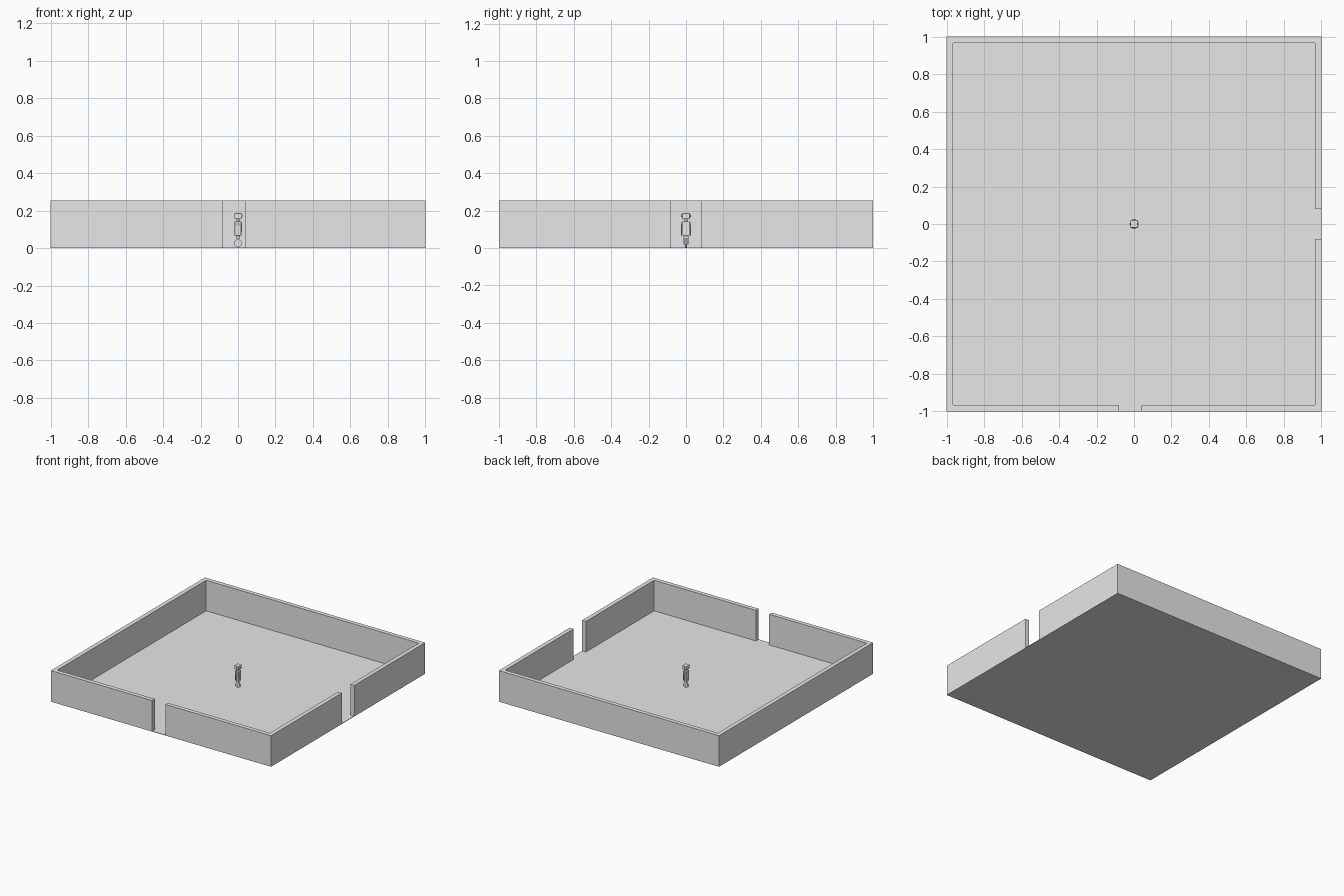
import bpy, math

if "Cube" in bpy.data.objects:
    bpy.data.objects.remove(bpy.data.objects["Cube"])

grey = bpy.data.materials.new("plain_grey")
grey.diffuse_color = (0.8, 0.8, 0.8, 1)
grey.use_nodes = True
grey.node_tree.nodes["Principled BSDF"].inputs["Base Color"].default_value = grey.diffuse_color


def finish(name):
    ob = bpy.context.object
    ob.name = name
    ob.data.materials.append(grey)
    return ob


def box(name, x0, x1, y0, y1, z0, z1, bevel=0):
    bpy.ops.mesh.primitive_cube_add(
        size=1, location=((x0 + x1) / 2, (y0 + y1) / 2, (z0 + z1) / 2))
    ob = finish(name)
    ob.scale = (x1 - x0, y1 - y0, z1 - z0)
    bpy.ops.object.transform_apply(location=False, rotation=False, scale=True)
    if bevel:
        m = ob.modifiers.new("bevel", 'BEVEL')
        m.width = bevel
        m.segments = 2
    return ob


def cylinder(name, r, depth, loc, axis='Z', sides=20):
    rot = {'X': (0, math.pi / 2, 0), 'Y': (math.pi / 2, 0, 0), 'Z': (0, 0, 0)}[axis]
    bpy.ops.mesh.primitive_cylinder_add(
        vertices=sides, radius=r, depth=depth, location=loc, rotation=rot)
    ob = finish(name)
    bpy.ops.object.shade_smooth_by_angle(angle=math.radians(40))
    return ob


# Arena: floor and walls with two doorways
T, H = 0.035, 0.255
box("floor", -1, 1, -1, 1, 0, 0.004)
box("left_wall", -1, -1 + T, -1, 1, 0, H)
box("back_wall", -1 + T, 1, 1 - T, 1, 0, H)
box("front_wall_left", -1 + T, -0.08, -1, -1 + T, 0, H)
box("front_wall_right", 0.04, 1 - T, -1, -1 + T, 0, H)
box("right_wall_front", 1 - T, 1, -1, -0.08, 0, H)
box("right_wall_back", 1 - T, 1, 0.08, 1 - T, 0, H)

# Small one-wheeled robot facing +x
cylinder("wheel", 0.021, 0.012, (0, 0, 0.025), 'Y', 24)
cylinder("axle", 0.005, 0.024, (0, 0, 0.025), 'Y', 12)
box("hip", -0.012, 0.012, -0.014, 0.014, 0.05, 0.066, 0.002)
box("body", -0.018, 0.018, -0.019, 0.019, 0.066, 0.143, 0.004)
box("chest_panel", 0.018, 0.021, -0.012, 0.012, 0.085, 0.13)
cylinder("neck", 0.007, 0.016, (0, 0, 0.149), 'Z', 12)
box("head", -0.02, 0.02, -0.021, 0.021, 0.155, 0.187, 0.004)
for s, side in ((-1, "right"), (1, "left")):
    box(side + "_fork", -0.004, 0.004, s * 0.011 - 0.002, s * 0.011 + 0.002, 0.02, 0.055)
    cylinder(side + "_shoulder", 0.008, 0.01, (0, s * 0.023, 0.128), 'Y', 12)
    box(side + "_arm", -0.005, 0.005, s * 0.025 - 0.003, s * 0.025 + 0.003, 0.068, 0.13, 0.001)
    cylinder(side + "_ear", 0.007, 0.008, (0, s * 0.024, 0.172), 'Y', 12)
    cylinder(side + "_eye", 0.005, 0.004, (0.021, s * 0.009, 0.173), 'X', 12)
